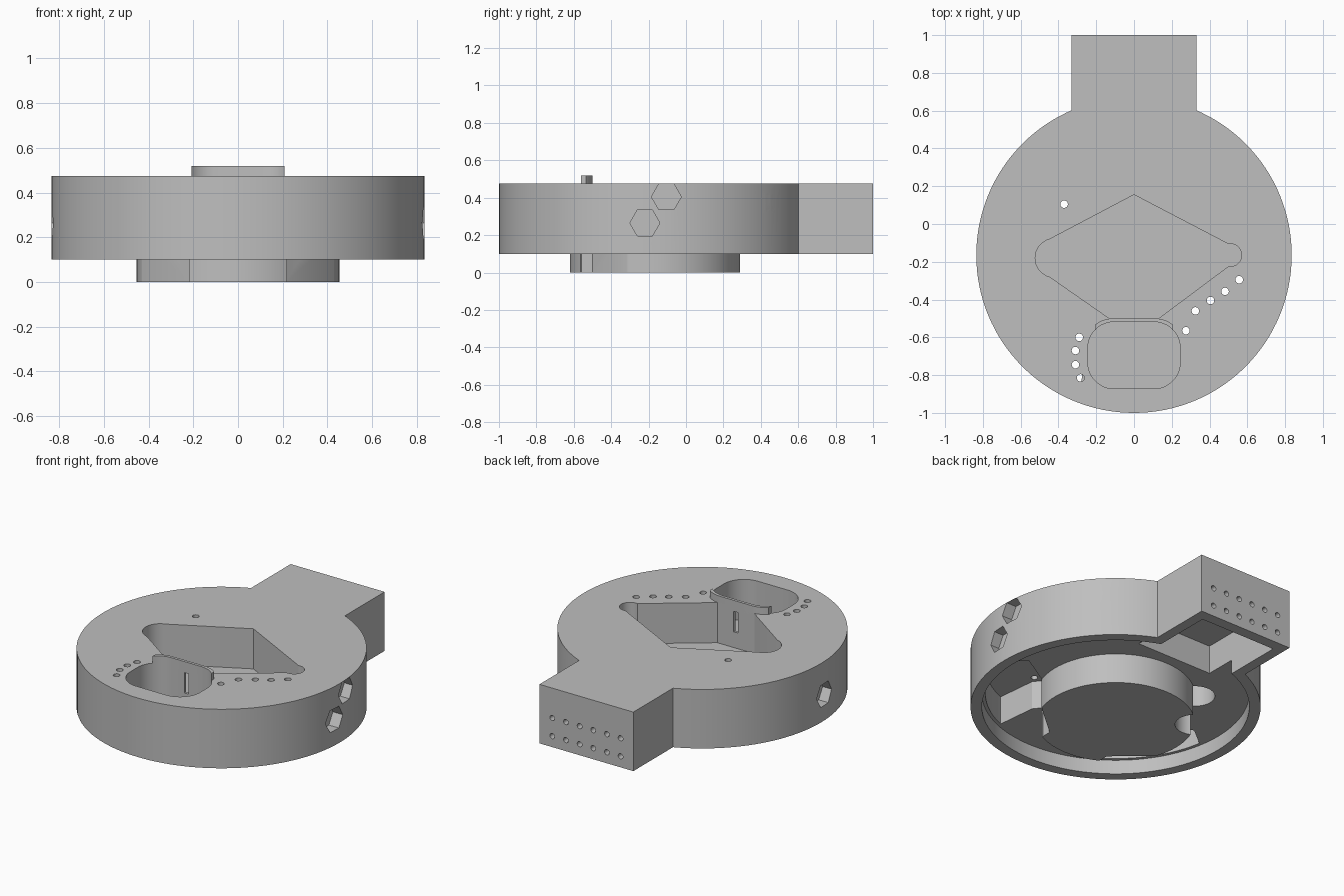
import bpy, bmesh
from math import cos, sin, pi, radians
from mathutils import Matrix, Vector

cube = bpy.data.objects.get("Cube")
if cube:
    bpy.data.objects.remove(cube, do_unlink=True)

grey = bpy.data.materials.new("plain_grey")
grey.use_nodes = True
grey.diffuse_color = (0.52, 0.52, 0.52, 1)
grey.node_tree.nodes["Principled BSDF"].inputs["Base Color"].default_value = (0.52, 0.52, 0.52, 1)

CY = -0.165            # disc centre in y
BOTTOM, TOP = 0.10, 0.475
CAVITY = 0.37          # ceiling of the underside cavities
FLOOR = 0.22           # floor of the top pockets


def arc(cx, cy, r, a0, a1, n):
    return [(cx + r * cos(radians(a0 + (a1 - a0) * i / n)),
             cy + r * sin(radians(a0 + (a1 - a0) * i / n))) for i in range(n + 1)]


def circle(cx, cy, r, n=32):
    return arc(cx, cy, r, 0, 360, n)[:-1]


def rect(x0, y0, x1, y1):
    return [(x0, y0), (x1, y0), (x1, y1), (x0, y1)]


def rounded(cy, hx, hy, r):
    pts = []
    for i, (sx, sy) in enumerate([(1, 1), (-1, 1), (-1, -1), (1, -1)]):
        pts += arc(sx * (hx - r), cy + sy * (hy - r), r, 90 * i, 90 * i + 90, 12)
    return pts


def prism(name, pts, z0, z1, matrix=None):
    bm = bmesh.new()
    base = bm.faces.new([bm.verts.new((x, y, z0)) for x, y in pts])
    ext = bmesh.ops.extrude_face_region(bm, geom=[base])
    verts = [v for v in ext["geom"] if isinstance(v, bmesh.types.BMVert)]
    bmesh.ops.translate(bm, verts=verts, vec=(0, 0, z1 - z0))
    if matrix:
        bm.transform(matrix)
    bmesh.ops.recalc_face_normals(bm, faces=bm.faces)
    mesh = bpy.data.meshes.new(name)
    bm.to_mesh(mesh)
    bm.free()
    mesh.materials.append(grey)
    obj = bpy.data.objects.new(name, mesh)
    bpy.context.scene.collection.objects.link(obj)
    return obj


def combine(target, tool, operation="DIFFERENCE"):
    tool.hide_render = True
    mod = target.modifiers.new(tool.name, "BOOLEAN")
    mod.operation, mod.solver, mod.object = operation, "EXACT", tool


def finish(obj):
    """Bake the booleans, remove their tools and shade with sharp edges."""
    tools = [m.object for m in obj.modifiers]
    bpy.context.view_layer.update()
    dg = bpy.context.evaluated_depsgraph_get()
    mesh = bpy.data.meshes.new_from_object(obj.evaluated_get(dg))
    obj.modifiers.clear()
    obj.data = mesh
    mesh.materials.clear()
    mesh.materials.append(grey)
    for t in tools:
        bpy.data.objects.remove(t, do_unlink=True)
    bpy.ops.object.select_all(action="DESELECT")
    obj.select_set(True)
    bpy.context.view_layer.objects.active = obj
    bpy.ops.object.shade_smooth_by_angle(angle=radians(30))


# Round body with a block at the back, hollow below, with a central boss
body = prism("ring_body", circle(0, CY, 0.835, 128), BOTTOM, TOP)
combine(body, prism("back_block", rect(-0.33, 0.3, 0.33, 1), BOTTOM, TOP), "UNION")
combine(body, prism("underside_recess", circle(0, CY, 0.77, 128), -0.05, 0.19))
combine(body, prism("central_boss", circle(0, CY, 0.455, 96), 0, 0.3), "UNION")

# Diamond pocket with rounded side lobes
diamond = [(0, 0.155), *arc(-0.42, -0.18, 0.103, 105, 255, 16), (-0.13, -0.5), (0.13, -0.5),
           *arc(0.51, CY, 0.06, -100, 100, 16)]
combine(body, prism("diamond_pocket", diamond, FLOOR, 0.6))

# Oval pocket and the slot joining it to the diamond
combine(body, prism("oval_pocket", rounded(-0.695, 0.245, 0.177, 0.14), FLOOR, 0.6))
combine(body, prism("slot", rect(-0.015, -0.56, 0.015, -0.46), 0.32, 0.45))

# Underside cavities: mirrored front pair, round side one, back block one
cavity = [(0.215, -0.56), (0.215, -0.5), (0.435, -0.31), (0.62, -0.2),
          *arc(0, CY, 0.75, -10, -68, 24), (0.255, -0.61)]
for side in (1, -1):
    combine(body, prism("front_cavity", [(side * x, y) for x, y in cavity], -0.05, CAVITY))
combine(body, prism("side_cavity", circle(-0.37, 0.105, 0.115), -0.05, CAVITY))
combine(body, prism("block_cavity", rect(-0.265, 0.36, 0.265, 0.93), -0.05, CAVITY))

# Small vertical holes through the top
holes = [(-0.37, 0.105), (-0.29, -0.6), (-0.31, -0.67), (-0.31, -0.745), (-0.283, -0.815),
         (0.275, -0.565), (0.325, -0.46), (0.405, -0.405), (0.482, -0.357), (0.557, -0.295)]
for x, y in holes:
    combine(body, prism("top_hole", circle(x, y, 0.02, 16), 0.3, 0.6))


def sideways(angle, y, z):
    """Matrix taking local z to a horizontal direction."""
    d = Vector((cos(angle), sin(angle), 0))
    t = Vector((-sin(angle), cos(angle), 0))
    m = Matrix((t, (0, 0, 1), d)).transposed().to_4x4()
    m.translation = (0, y, z)
    return m


# Two rows of holes through the end of the block
for z in (0.285, 0.17):
    for i in range(6):
        x = -0.24 + 0.096 * i
        combine(body, prism("end_hole", circle(-x, 0, 0.017, 16), 0.9, 1.1, sideways(pi / 2, 0, z)))

# Hexagonal sockets with stepped bores around the rim
for angle, y, z, start in [(0, -0.105, 0.405, 0.45), (0, -0.22, 0.265, 0.45),
                           (radians(46), CY, 0.375, 0.25), (pi, -0.2, 0.265, 0.45)]:
    m = sideways(angle, y, z)
    combine(body, prism("hex_socket", circle(0, 0, 0.08, 6), 0.765, 1, m))
    combine(body, prism("counterbore", circle(0, 0, 0.04, 24), 0.72, 0.9, m))
    combine(body, prism("bore", circle(0, 0, 0.018, 16), start, 0.9, m))
finish(body)

# Raised lip along the back of the oval pocket
lip = prism("pocket_lip", rounded(-0.695, 0.262, 0.195, 0.15), 0.46, 0.52)
combine(lip, prism("lip_crop", rect(-0.207, -0.575, 0.207, -0.4), 0.4, 0.6), "INTERSECT")
combine(lip, prism("lip_inside", rounded(-0.695, 0.245, 0.177, 0.14), 0.4, 0.6))
finish(lip)
